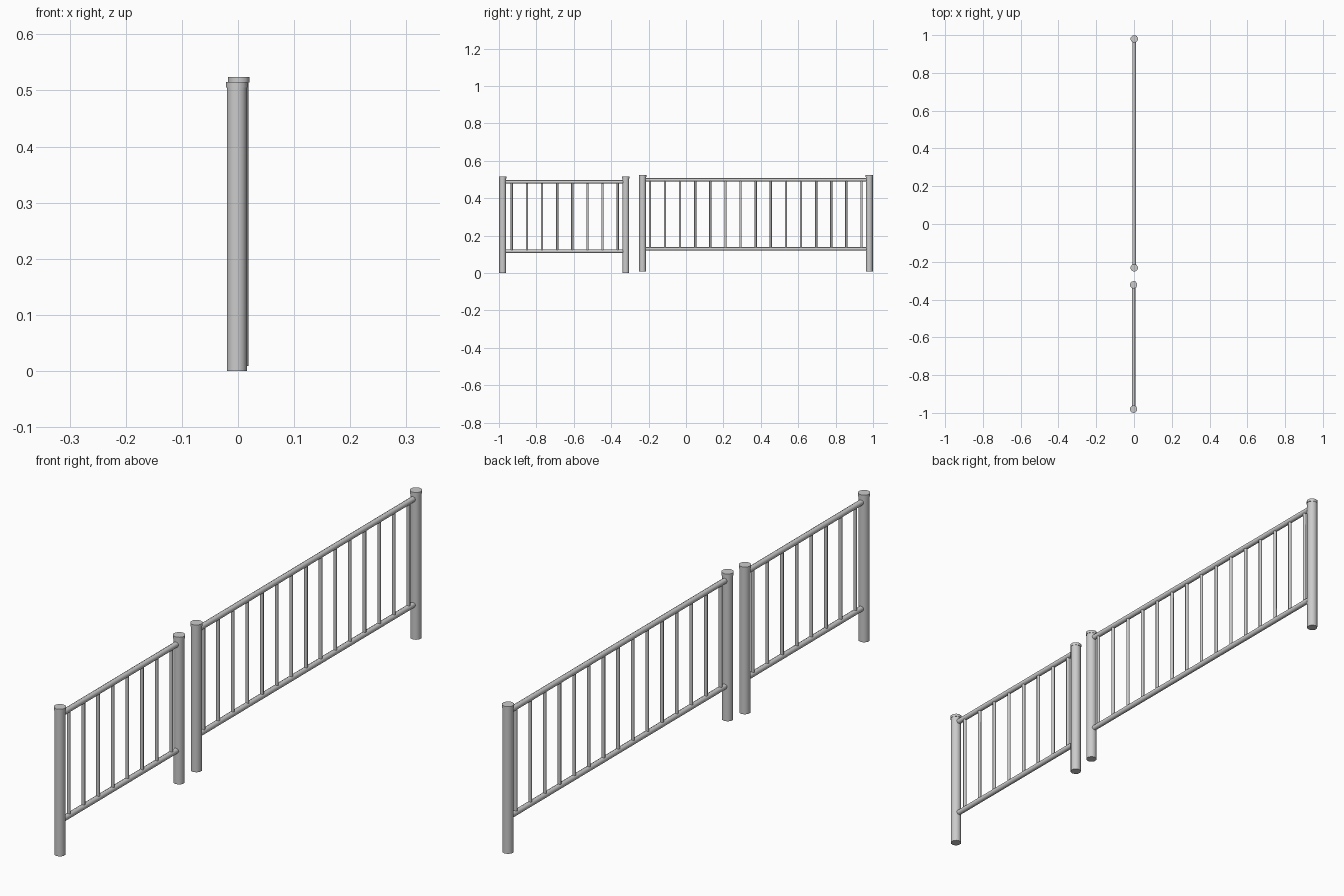
import bpy, bmesh, math
from mathutils import Vector

if "Cube" in bpy.data.objects:
    bpy.data.objects.remove(bpy.data.objects["Cube"])


def rod(name, a, b, radius, sides):
    """Closed cylinder running from point a to point b."""
    a, b = Vector(a), Vector(b)
    bm = bmesh.new()
    bmesh.ops.create_cone(bm, cap_ends=True, segments=sides, radius1=radius,
                          radius2=radius, depth=(b - a).length)
    mesh = bpy.data.meshes.new(name)
    bm.to_mesh(mesh)
    bm.free()
    ob = bpy.data.objects.new(name, mesh)
    bpy.context.collection.objects.link(ob)
    ob.location = (a + b) / 2
    ob.rotation_mode = 'QUATERNION'
    ob.rotation_quaternion = Vector((0, 0, 1)).rotation_difference(b - a)
    mesh.shade_smooth()
    mesh.set_sharp_from_angle(angle=math.radians(50))
    return ob


def fence(name, x, y0, y1, base, low, high, first, count):
    """One railing section between two capped posts."""
    top = base + 0.515
    # capped end posts
    for i, y in enumerate((y0, y1)):
        rod(f"{name}_post_{i}", (x, y, base), (x, y, top - 0.008), 0.0185, 10)
        rod(f"{name}_post_cap_{i}", (x, y, top - 0.010), (x, y, top), 0.02, 10)
    # horizontal rails
    rod(f"{name}_top_rail", (x, y0, high), (x, y1, high), 0.0095, 8)
    rod(f"{name}_bottom_rail", (x, y0, low), (x, y1, low), 0.0095, 8)
    # upright bars
    for i in range(count):
        y = first + i * 0.0808
        rod(f"{name}_bar_{i}", (x, y, low), (x, y, high), 0.006, 8)


fence("short_fence", -0.002, -0.98, -0.322, 0.0, 0.116, 0.487, -0.931, 8)
fence("long_fence", 0.0015, -0.232, 0.98, 0.009, 0.129, 0.498, -0.193, 15)
